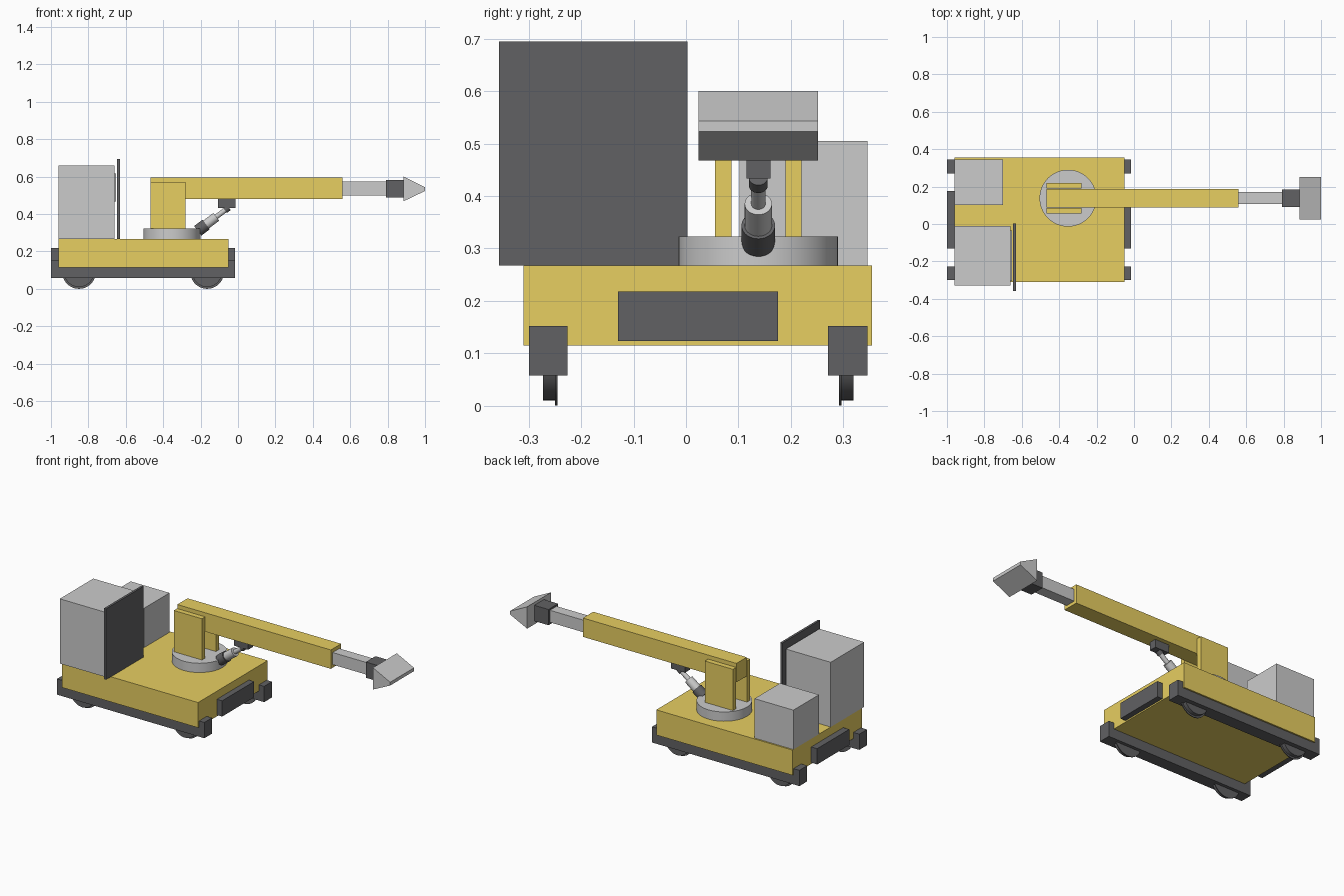
import bpy, bmesh, math
from mathutils import Vector

if "Cube" in bpy.data.objects:
    bpy.data.objects.remove(bpy.data.objects["Cube"])


def material(name, rgb):
    m = bpy.data.materials.new(name)
    m.diffuse_color = (*rgb, 1)
    m.use_nodes = True
    m.node_tree.nodes["Principled BSDF"].inputs["Base Color"].default_value = m.diffuse_color
    return m


YELLOW = material("yellow paint", (0.80, 0.62, 0.12))
DARK = material("dark steel", (0.12, 0.12, 0.125))


def finish(name, bm, mat=None):
    bmesh.ops.recalc_face_normals(bm, faces=bm.faces)
    me = bpy.data.meshes.new(name)
    bm.to_mesh(me)
    bm.free()
    ob = bpy.data.objects.new(name, me)
    bpy.context.collection.objects.link(ob)
    if mat:
        me.materials.append(mat)
    return ob


def box(name, x, y, z, mat=None):
    bm = bmesh.new()
    bmesh.ops.create_cube(bm, size=1)
    for v in bm.verts:
        v.co = Vector([(r[0] + r[1]) / 2 + c * (r[1] - r[0])
                       for c, r in zip(v.co, (x, y, z))])
    return finish(name, bm, mat)


def rod(name, a, b, r, mat=None, sides=48):
    a, b = Vector(a), Vector(b)
    bm = bmesh.new()
    bmesh.ops.create_cone(bm, cap_ends=True, segments=sides, radius1=r,
                          radius2=r, depth=(b - a).length)
    q = (b - a).to_track_quat('Z', 'Y')
    for v in bm.verts:
        v.co = q @ v.co + (a + b) / 2
    ob = finish(name, bm, mat)
    bpy.ops.object.select_all(action='DESELECT')
    bpy.context.view_layer.objects.active = ob
    ob.select_set(True)
    bpy.ops.object.shade_smooth_by_angle(angle=math.radians(30))
    return ob


# Chassis, side frames and end bumpers
box("chassis", (-0.96, -0.05), (-0.31, 0.355), (0.115, 0.267), YELLOW)
box("front_side_frame", (-1, -0.015), (-0.30, -0.226), (0.057, 0.152), DARK)
box("back_side_frame", (-1, -0.015), (0.271, 0.346), (0.057, 0.152), DARK)
box("left_bumper", (-1, -0.95), (-0.13, 0.176), (0.123, 0.218), DARK)
box("right_bumper", (-0.06, -0.015), (-0.13, 0.176), (0.123, 0.218), DARK)

# Flanged rail wheels, flange on the inner side
for x in (-0.85, -0.165):
    for y, side in ((-0.26, 1), (0.307, -1)):
        rod("wheel", (x, y - 0.0125, 0.09), (x, y + 0.0125, 0.09), 0.08, DARK)
        rod("wheel_flange", (x, y + side * 0.010, 0.09),
            (x, y + side * 0.015, 0.09), 0.09, DARK)

# Cabinets, raised panel and shield plate
box("tall_cabinet", (-0.96, -0.66), (-0.33, -0.01), (0.267, 0.658))
box("cabinet_window", (-0.662, -0.653), (-0.305, -0.035), (0.468, 0.617))
box("shield_plate", (-0.646, -0.632), (-0.357, 0.003), (0.267, 0.695), DARK)
box("low_cabinet", (-0.96, -0.70), (0.102, 0.346), (0.267, 0.505))

# Turntable and boom supports
CY = 0.138
rod("turntable", (-0.353, CY, 0.267), (-0.353, CY, 0.323), 0.152, None, 64)
for s in (-1, 1):
    c = CY + s * 0.067
    box("boom_support", (-0.468, -0.28), (c - 0.0155, c + 0.0155),
        (0.32, 0.572), YELLOW)

# Telescopic boom
box("boom", (-0.468, 0.558), (CY - 0.049, CY + 0.049), (0.481, 0.595), YELLOW)
box("boom_extension", (0.55, 0.80), (CY - 0.032, CY + 0.032), (0.50, 0.573))
box("tool_mount", (0.79, 0.885), (CY - 0.046, CY + 0.046), (0.488, 0.583), DARK)

# Wedge-shaped tool head
bm = bmesh.new()
profile = [(0.885, 0.468), (1.0, 0.523), (1.0, 0.543), (0.885, 0.60)]
face = bm.faces.new([bm.verts.new((x, CY - 0.114, z)) for x, z in profile])
ext = bmesh.ops.extrude_face_region(bm, geom=[face])
bmesh.ops.translate(bm, vec=(0, 0.228, 0),
                    verts=[v for v in ext["geom"] if isinstance(v, bmesh.types.BMVert)])
finish("tool_head", bm)

# Hydraulic lift ram
start, end = Vector((-0.215, CY, 0.31)), Vector((-0.05, CY, 0.435))
rod("ram_base", start, start.lerp(end, 0.27), 0.032, DARK)
rod("ram_barrel", start.lerp(end, 0.25), start.lerp(end, 0.60), 0.026)
rod("ram_rod", start.lerp(end, 0.58), start.lerp(end, 0.92), 0.0135)
rod("ram_tip", start.lerp(end, 0.88), end, 0.018, DARK)
box("ram_bracket", (-0.107, -0.013), (CY - 0.023, CY + 0.023), (0.433, 0.483), DARK)
